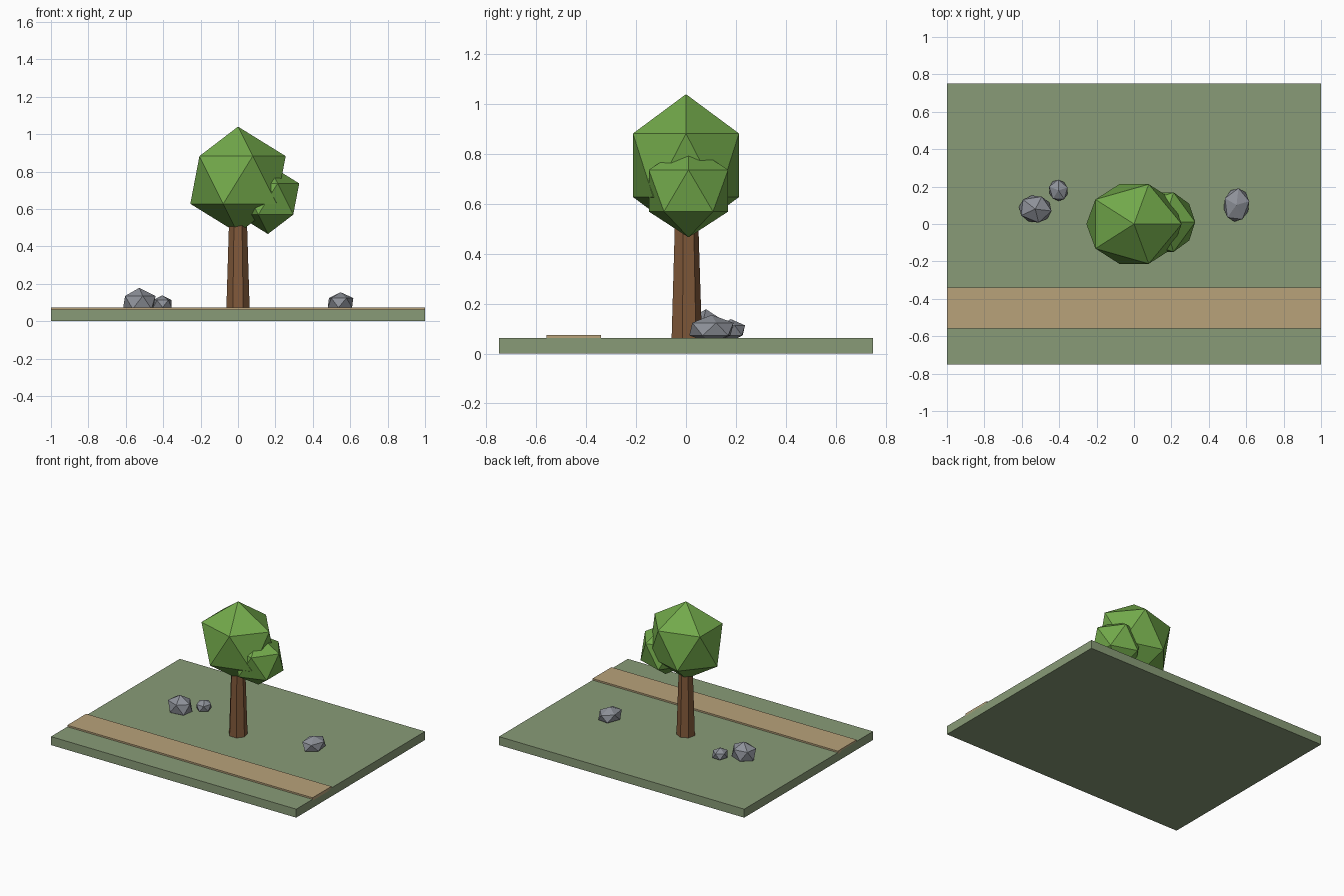
import bpy
import bmesh
from mathutils import Matrix, Vector

default = bpy.data.objects.get("Cube")
if default:
    bpy.data.objects.remove(default, do_unlink=True)


def material(name, rgb):
    mat = bpy.data.materials.new(name)
    mat.use_nodes = True
    color = (*rgb, 1.0)
    mat.diffuse_color = color
    bsdf = next(n for n in mat.node_tree.nodes if n.type == "BSDF_PRINCIPLED")
    bsdf.inputs["Base Color"].default_value = color
    bsdf.inputs["Roughness"].default_value = 0.9
    return mat


grass = material("grass_green", (0.25, 0.33, 0.185))
dirt = material("path_tan", (0.48, 0.36, 0.195))
bark = material("bark_brown", (0.22, 0.10, 0.042))
leaf = material("leaf_green", (0.17, 0.40, 0.07))
stone = material("stone_grey", (0.27, 0.285, 0.32))


def finish(name, bm, mat):
    mesh = bpy.data.meshes.new(name)
    bm.to_mesh(mesh)
    bm.free()
    mesh.materials.append(mat)
    obj = bpy.data.objects.new(name, mesh)
    bpy.context.collection.objects.link(obj)
    return obj


def box(name, low, high, mat):
    low, high = Vector(low), Vector(high)
    bm = bmesh.new()
    bmesh.ops.create_cube(bm, size=1)
    bmesh.ops.scale(bm, vec=high - low, verts=bm.verts)
    bmesh.ops.translate(bm, vec=(low + high) / 2, verts=bm.verts)
    return finish(name, bm, mat)


def lump(name, center, radii, mat, turn=0.0):
    """Twenty-sided blob, stretched, then turned about z."""
    bm = bmesh.new()
    bmesh.ops.create_icosphere(bm, subdivisions=1, radius=1)
    bmesh.ops.scale(bm, vec=radii, verts=bm.verts)
    bmesh.ops.rotate(bm, matrix=Matrix.Rotation(turn, 3, "Z"), verts=bm.verts)
    obj = finish(name, bm, mat)
    obj.location = center
    return obj


# Ground slab and raised path
GROUND = 0.0625
box("ground", (-1, -0.75, 0), (1, 0.75, GROUND), grass)
box("path", (-1, -0.56, GROUND - 0.01), (1, -0.34, 0.074), dirt)

# Tapered seven-sided trunk
TRUNK_TOP = 0.6
bm = bmesh.new()
bmesh.ops.create_cone(bm, cap_ends=True, segments=7, radius1=0.064,
                      radius2=0.047, depth=TRUNK_TOP - GROUND)
bmesh.ops.translate(bm, vec=(0, 0, (TRUNK_TOP + GROUND) / 2), verts=bm.verts)
finish("trunk", bm, bark)

# Foliage
lump("main_foliage", (0, 0, 0.755), (0.285, 0.25, 0.285), leaf)
lump("side_foliage", (0.16, 0.01, 0.653), (0.187, 0.187, 0.187), leaf)

# Half-sunk rocks
lump("large_rock", (-0.528, 0.08, 0.1), (0.098, 0.082, 0.078), stone, -0.12)
lump("small_rock", (-0.404, 0.18, 0.093), (0.057, 0.064, 0.045), stone, 0.3)
lump("left_rock", (0.548, 0.102, 0.098), (0.1, 0.077, 0.057), stone, 1.45)
